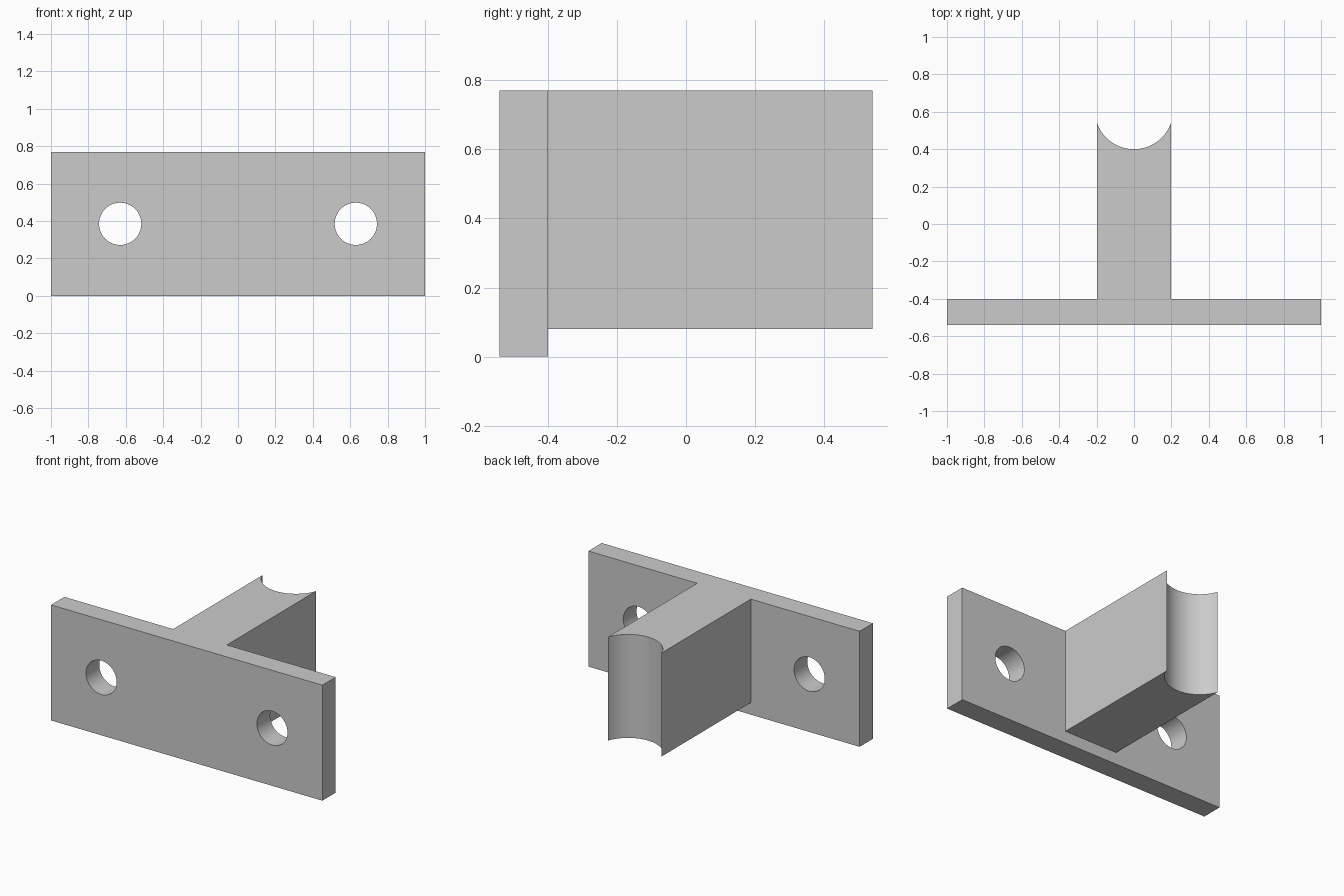
import bpy
import bmesh
import math
from mathutils import Matrix, Vector

if "Cube" in bpy.data.objects:
    bpy.data.objects.remove(bpy.data.objects["Cube"], do_unlink=True)

# Main dimensions
HEIGHT = 0.77
FRONT, PLATE_BACK, TIP = -0.54, -0.40, 0.54
STEM_HALF, STEM_BOTTOM = 0.198, 0.08
SADDLE_DEPTH = 0.14
HOLE_X, HOLE_RADIUS = 0.63, 0.113

grey = bpy.data.materials.new("plain grey")
grey.use_nodes = True
colour = (0.6, 0.6, 0.6, 1)
grey.diffuse_color = colour
grey.node_tree.nodes["Principled BSDF"].inputs["Base Color"].default_value = colour


def make_object(name, bm):
    bmesh.ops.recalc_face_normals(bm, faces=bm.faces)
    mesh = bpy.data.meshes.new(name)
    bm.to_mesh(mesh)
    bm.free()
    mesh.materials.append(grey)
    obj = bpy.data.objects.new(name, mesh)
    bpy.context.collection.objects.link(obj)
    return obj


def prism(name, outline, bottom, top):
    """Extrude an xy outline upwards."""
    bm = bmesh.new()
    face = bm.faces.new([bm.verts.new((x, y, bottom)) for x, y in outline])
    extruded = bmesh.ops.extrude_face_region(bm, geom=[face])["geom"]
    verts = [v for v in extruded if isinstance(v, bmesh.types.BMVert)]
    bmesh.ops.translate(bm, verts=verts, vec=(0, 0, top - bottom))
    return make_object(name, bm)


def combine(target, tool, operation):
    """Apply a boolean and discard the tool object."""
    tool.hide_render = True
    mod = target.modifiers.new(operation.title(), 'BOOLEAN')
    mod.operation = operation
    mod.solver = 'EXACT'
    mod.object = tool
    bpy.context.view_layer.objects.active = target
    bpy.ops.object.modifier_apply(modifier=mod.name)
    bpy.data.objects.remove(tool, do_unlink=True)


# Mounting plate
bracket = prism("mounting_bracket", [(-1, FRONT), (1, FRONT), (1, PLATE_BACK), (-1, PLATE_BACK)], 0, HEIGHT)

# Stem with a concave round saddle at its tip
radius = (STEM_HALF ** 2 + SADDLE_DEPTH ** 2) / (2 * SADDLE_DEPTH)
centre_y = TIP - SADDLE_DEPTH + radius
sweep = math.asin(STEM_HALF / radius)
steps = 32
outline = [(-STEM_HALF, PLATE_BACK), (STEM_HALF, PLATE_BACK)]
for i in range(steps + 1):
    a = sweep * (1 - 2 * i / steps)
    outline.append((radius * math.sin(a), centre_y - radius * math.cos(a)))
stem = prism("stem", outline, STEM_BOTTOM, HEIGHT)
combine(bracket, stem, 'UNION')

# Bolt holes
for side in (-1, 1):
    bm = bmesh.new()
    place = Matrix.Translation(Vector((side * HOLE_X, (FRONT + PLATE_BACK) / 2, HEIGHT / 2)))
    bmesh.ops.create_cone(bm, cap_ends=True, segments=64, radius1=HOLE_RADIUS,
                          radius2=HOLE_RADIUS, depth=0.4,
                          matrix=place @ Matrix.Rotation(math.pi / 2, 4, 'X'))
    combine(bracket, make_object("hole_cutter", bm), 'DIFFERENCE')

# Smooth the curved walls, keep the edges crisp
bpy.ops.object.select_all(action='DESELECT')
bracket.select_set(True)
bpy.context.view_layer.objects.active = bracket
bpy.ops.object.shade_smooth_by_angle(angle=math.radians(30))
